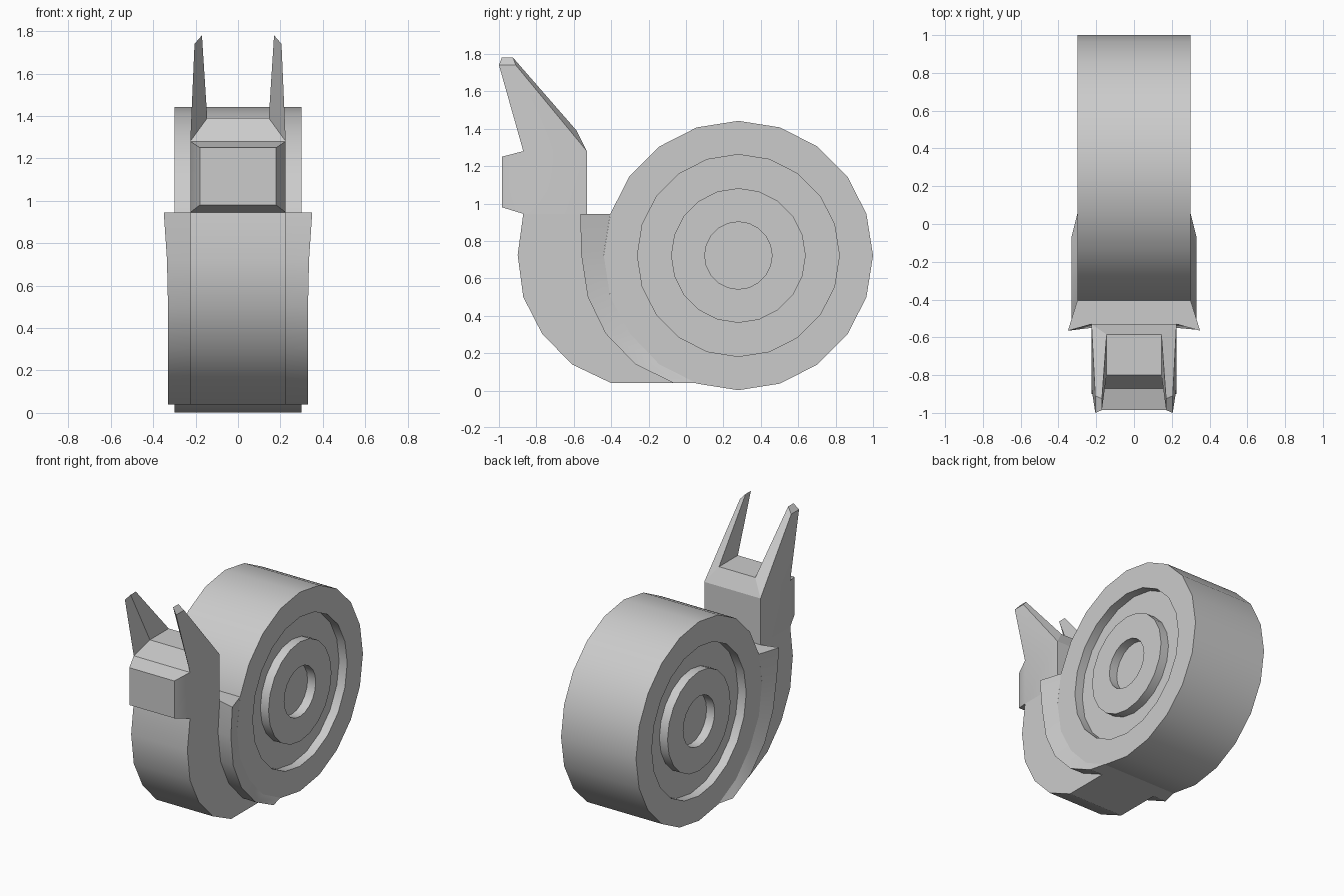
import bpy, bmesh, math
from mathutils import Vector

if "Cube" in bpy.data.objects:
    bpy.data.objects.remove(bpy.data.objects["Cube"])


def finish(bm, name, smooth_test=None, angle=24):
    bmesh.ops.recalc_face_normals(bm, faces=bm.faces)
    me = bpy.data.meshes.new(name)
    bm.to_mesh(me)
    bm.free()
    ob = bpy.data.objects.new(name, me)
    bpy.context.collection.objects.link(ob)
    for p in me.polygons:
        p.use_smooth = bool(smooth_test and smooth_test(p))
    me.set_sharp_from_angle(angle=math.radians(angle))
    return ob


def loft(rings, cap_start=True, cap_end=True):
    bm = bmesh.new()
    vs = [[bm.verts.new(c) for c in ring] for ring in rings]
    n = len(vs[0])
    for a, b in zip(vs, vs[1:]):
        for i in range(n):
            j = (i + 1) % n
            bm.faces.new((a[i], a[j], b[j], b[i]))
    if cap_start:
        bm.faces.new(vs[0])
    if cap_end:
        bm.faces.new(vs[-1])
    return bm


def pull(bm, direction, centre, move):
    # Extrude the face nearest to a point, then reposition its corners
    face = min(bm.faces, key=lambda f: (f.calc_center_median() - Vector(centre)).length)
    new = bmesh.ops.extrude_discrete_faces(bm, faces=[face])["faces"][0]
    for v in new.verts:
        v.co = move(v.co.copy())


# Shell: 20-sided drum with stepped concentric rings on both sides
CY, CZ, SIDES = 0.28, 0.722, 20
half = [(.235, .18), (.30, .18), (.30, .36), (.235, .36),
        (.235, .54), (.30, .54), (.30, .72), (.225, .72)]
profile = half + [(-x, r) for x, r in reversed(half)]
rings = []
for x, r in profile:
    rings.append([(x, CY + r * math.cos(2 * math.pi * k / SIDES),
                   CZ + r * math.sin(2 * math.pi * k / SIDES)) for k in range(SIDES)])
finish(loft(rings), "shell",
       lambda p: abs(p.center.x) < .1 and abs(p.normal.x) < .1)

# Body and flared collar: front point, inner collar, lip, lip width, shell contact
stations = [
    (-.87, -.53, -.565, .35, -.405, .945),
    (-.90, -.55, -.56, .335, -.44, .725),
    (-.87, -.52, -.525, .33, -.405, .50),
    (-.77, -.425, -.43, .33, -.30, .305),
    (-.61, -.265, -.27, .33, -.143, .14),
    (-.40, -.06, -.065, .33, .055, .04),
]
rings = []
for front, inner, lip, lx, back, z in stations:
    side = [(.225, front), (.225, inner), (lx, lip), (.30, back)]
    pts = side + [(-x, y) for x, y in reversed(side)]
    rings.append([(x, y, z) for x, y in pts])
finish(loft(rings), "body",
       lambda p: abs(p.center.x) < .01 and p.center.y < -.45 and abs(p.normal.z) < .95)


# Head block with bevelled top
def rect(w, y0, y1, z):
    return [(-w, y0, z), (w, y0, z), (w, y1, z), (-w, y1, z)]


bm = loft([rect(.225, -.87, -.53, .945), rect(.225, -.87, -.53, 1.28),
           rect(.145, -.80, -.585, 1.39)], cap_start=False)

# Snout
pull(bm, None, (0, -.87, 1.11),
     lambda c: Vector((c.x * .8, -.985, .98 if c.z < 1.1 else 1.25)))


# Tentacles drawn out of the sloped sides
def tip(c):
    s = math.copysign(1, c.x)
    front = c.y < -.7
    if c.z < 1.33:
        return Vector((s * .205, -1.0 if front else -.91, 1.74))
    return Vector((s * .17, -.985 if front else -.925, 1.78))


for s in (-1, 1):
    pull(bm, None, (s * .185, -.70, 1.335), tip)
finish(bm, "head")
